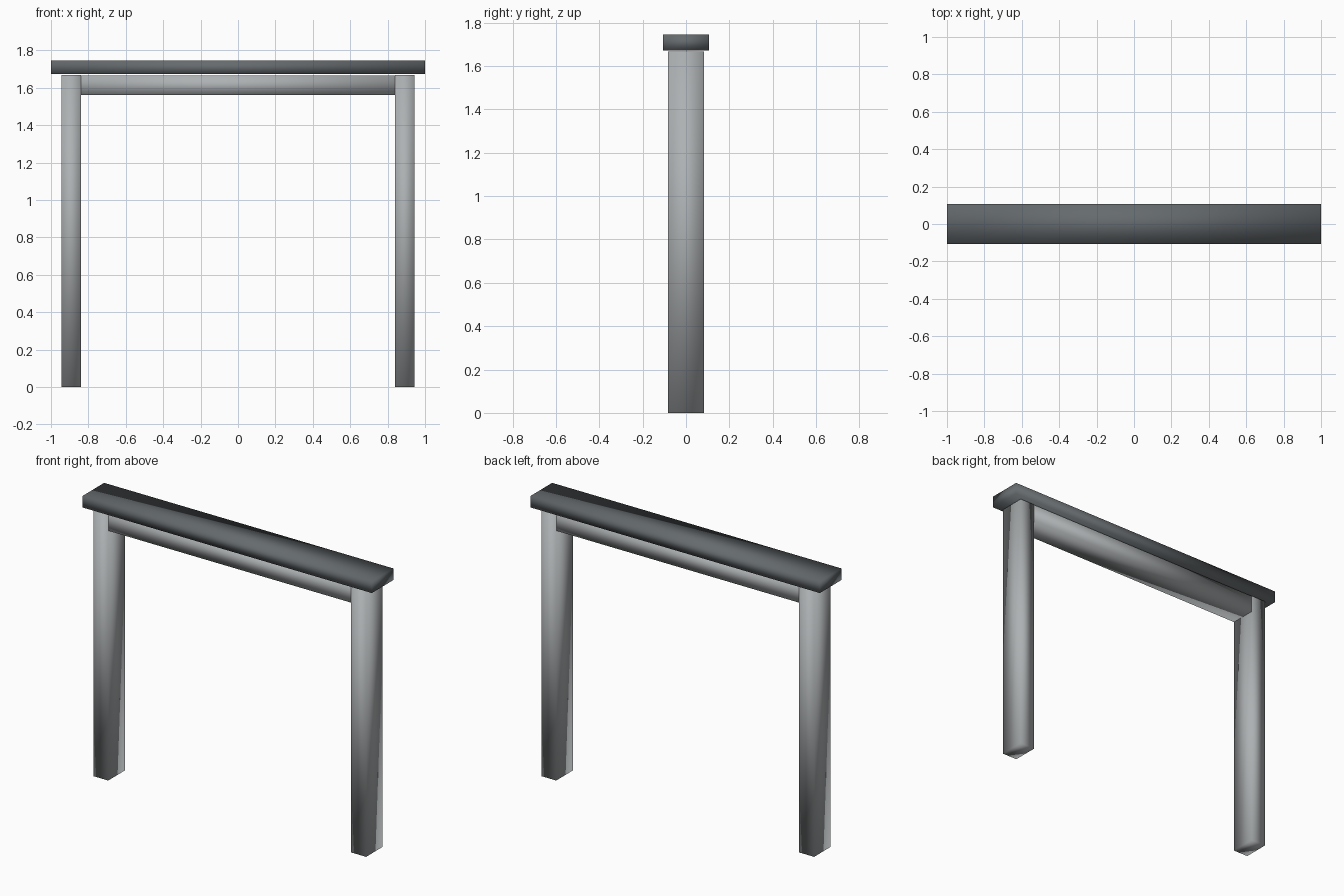
import bpy

cube = bpy.data.objects.get("Cube")
if cube:
    bpy.data.objects.remove(cube, do_unlink=True)


def material(name, rgb):
    mat = bpy.data.materials.new(name)
    mat.use_nodes = True
    color = (*rgb, 1.0)
    mat.diffuse_color = color
    mat.node_tree.nodes["Principled BSDF"].inputs["Base Color"].default_value = color
    return mat


def box(name, low, high, mat):
    """Softly shaded box between two opposite corners."""
    center = [(a + b) / 2 for a, b in zip(low, high)]
    bpy.ops.mesh.primitive_cube_add(size=1, location=center)
    obj = bpy.context.object
    obj.name = name
    obj.scale = [b - a for a, b in zip(low, high)]
    bpy.ops.object.transform_apply(location=False, rotation=False, scale=True)
    bpy.ops.object.shade_smooth()
    obj.data.materials.append(mat)
    return obj


light_grey = material("light_grey", (0.42, 0.44, 0.45))
dark_slate = material("dark_slate", (0.13, 0.145, 0.155))

INNER, OUTER = 0.84, 0.943
DEPTH, POST_TOP = 0.082, 1.667

# Side posts
box("left_post", (INNER, -DEPTH, 0), (OUTER, DEPTH, POST_TOP), light_grey)
box("right_post", (-OUTER, -DEPTH, 0), (-INNER, DEPTH, POST_TOP), light_grey)

# Crossbeam running through the post heads, a hair inside their faces
EDGE = 0.001
box("crossbeam", (EDGE - OUTER, EDGE - DEPTH, 1.56),
    (OUTER - EDGE, DEPTH - EDGE, POST_TOP - EDGE), light_grey)

# Overhanging cap
box("cap", (-1, -0.107, 1.673), (1, 0.107, 1.745), dark_slate)
